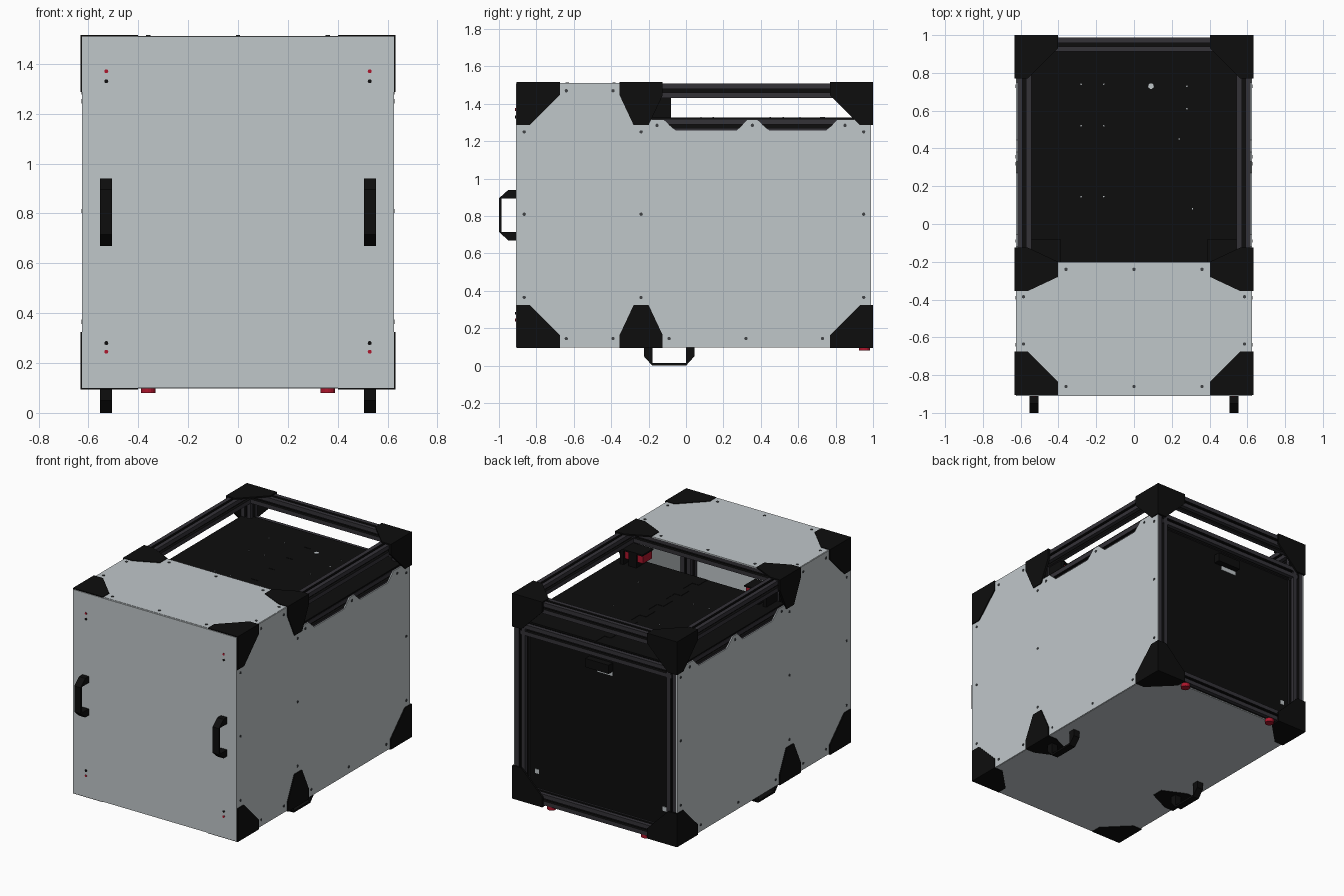
import bpy, bmesh, math

cube = bpy.data.objects.get("Cube")
if cube:
    bpy.data.objects.remove(cube, do_unlink=True)


def material(name, rgb):
    m = bpy.data.materials.new(name)
    m.use_nodes = True
    m.diffuse_color = (*rgb, 1)
    m.node_tree.nodes["Principled BSDF"].inputs["Base Color"].default_value = (*rgb, 1)
    return m


GREY = material("panel grey", (0.53, 0.57, 0.59))
BLACK = material("matt black", (0.004, 0.004, 0.004))
RAIL = material("anodised dark grey", (0.034, 0.032, 0.039))
RED = material("red", (0.42, 0.008, 0.025))
STEEL = material("screw grey", (0.05, 0.055, 0.06))


def prism(name, axis, outlines, lo, hi, *mats):
    """Extrude 2D outlines along an axis, as one object."""
    def place(a, b, t):
        return {"x": (t, a, b), "y": (a, t, b), "z": (a, b, t)}[axis]
    bm = bmesh.new()
    for pts in outlines:
        low = [bm.verts.new(place(a, b, lo)) for a, b in pts]
        high = [bm.verts.new(place(a, b, hi)) for a, b in pts]
        bm.faces.new(low)
        bm.faces.new(high)
        for i in range(len(pts)):
            j = (i + 1) % len(pts)
            bm.faces.new((low[i], low[j], high[j], high[i]))
    bmesh.ops.recalc_face_normals(bm, faces=bm.faces)
    me = bpy.data.meshes.new(name)
    bm.to_mesh(me)
    bm.free()
    for m in mats:
        me.materials.append(m)
    ob = bpy.data.objects.new(name, me)
    bpy.context.collection.objects.link(ob)
    return ob


def rect(a0, a1, b0, b1):
    return [(a0, b0), (a1, b0), (a1, b1), (a0, b1)]


def discs(name, axis, centres, r, lo, hi, mat, sides=10):
    turn = [2 * math.pi * i / sides for i in range(sides)]
    outlines = [[(a + r * math.cos(t), b + r * math.sin(t)) for t in turn] for a, b in centres]
    return prism(name, axis, outlines, lo, hi, mat)


# Slotted frame rails
H, W, D = 0.0375, 0.009, 0.02


def rail(name, axis, a, b, lo, hi):
    pts, side = [], [(H, -H), (H, -W), (H - D, -W), (H - D, W), (H, W)]
    for _ in range(4):
        pts += side
        side = [(-q, p) for p, q in side]
    ob = prism(name, axis, [[(a + p, b + q) for p, q in pts]], lo, hi, RAIL, BLACK)
    k = "xyz".index(axis)
    for f in ob.data.polygons:
        c = [v for i, v in enumerate(f.center) if i != k]
        if abs(f.normal[k]) < 0.5 and max(abs(c[0] - a), abs(c[1] - b)) < H - 0.001:
            f.material_index = 1


X, FRONT, MID, BACK = 0.58, -0.86, -0.24, 0.95
TOP, DECK, BASE = 1.47, 1.28, 0.1425
for s, side in ((1, "left"), (-1, "right")):
    for z, level in ((TOP, "top"), (BASE, "bottom")):
        rail(f"{side}_{level}_rail", "y", s * X, z, FRONT - H, BACK + H)
    rail(f"{side}_deck_rail", "y", s * X, DECK, MID, BACK)
    for y, spot in ((FRONT, "front"), (MID, "middle"), (BACK, "back")):
        rail(f"{side}_{spot}_post", "z", s * X, y, BASE - H, TOP + H)
for y, spot in ((FRONT, "front"), (MID, "middle"), (BACK, "back")):
    for z, level in ((TOP, "top"), (BASE, "bottom")):
        rail(f"{spot}_{level}_crossbar", "x", y, z, -X, X)
rail("back_deck_crossbar", "x", BACK, DECK, -X, X)

# Grey outer panels; the side tops step down and have two scalloped cut-outs
side_outline = [(-0.898, 0.1), (0.988, 0.1), (0.988, 1.315)]
for y0, y1 in ((0.81, 0.38), (0.33, -0.12)):
    side_outline += [(y0, 1.315), (y0 - 0.06, 1.257), (y1 + 0.065, 1.257), (y1, 1.315)]
side_outline += [(-0.2, 1.315), (-0.2, 1.51), (-0.898, 1.51)]
for s, side in ((1, "left"), (-1, "right")):
    prism(f"{side}_panel", "x", [side_outline], s * 0.617, s * 0.625, GREY)
prism("front_door", "y", [rect(-0.626, 0.626, 0.1, 1.51)], -0.91, -0.898, GREY)
prism("top_panel", "z", [rect(-0.62, 0.62, -0.898, -0.2)], 1.505, 1.512, GREY)
prism("bottom_panel", "z", [rect(-0.62, 0.62, -0.898, 0.95)], 0.098, 0.106, GREY)

# Black back panel with a latch and small openings
prism("back_panel", "y", [rect(-0.56, 0.56, 0.13, 1.29)], 0.92, 0.93, BLACK)
prism("back_latch", "y", [rect(-0.09, 0.09, 1.14, 1.2)], 0.93, 0.975, BLACK)
prism("latch_opening", "y", [rect(-0.09, 0.03, 1.11, 1.14)], 0.93, 0.933, GREY)
prism("corner_openings", "y", [rect(s * 0.49 - 0.015, s * 0.49 + 0.015, 0.28, 0.31) for s in (-1, 1)],
      0.93, 0.933, GREY)

# Deck in two leaves that meet in a stepped joint
seam, y = [], -0.2
for i in range(12):
    x = 0.025 if i % 2 else -0.025
    seam += [(x, y), (x, y + 0.096)]
    y += 0.096
prism("left_deck_leaf", "z", [[(0.615, -0.2)] + seam + [(0.615, y)]], 1.315, 1.327, BLACK)
prism("right_deck_leaf", "z", [[(-0.615, -0.2)] + seam + [(-0.615, y)]], 1.315, 1.325, BLACK)
discs("deck_port", "z", [(0.09, 0.73)], 0.015, 1.326, 1.329, GREY)
holes = [(-0.28, 0.74), (-0.16, 0.74), (-0.28, 0.52), (-0.16, 0.52), (-0.28, 0.145), (-0.16, 0.145),
         (0.28, 0.73), (0.28, 0.61), (0.24, 0.45), (0.31, 0.08)]
discs("deck_holes", "z", holes, 0.004, 1.325, 1.329, GREY, 6)

# Black corner brackets: chamfered plates on each outer face
corner = [(0, 0), (0.23, 0), (0.23, 0.07), (0.07, 0.23), (0, 0.23)]
middle = [(-0.115, 0), (0.115, 0), (0.115, 0.07), (0.04, 0.23), (-0.04, 0.23), (-0.115, 0.07)]
for sx, side in ((1, "left"), (-1, "right")):
    for zc, dz, level, z0, z1 in ((1.516, -1, "top", 1.506, 1.516), (0.094, 1, "bottom", 0.094, 0.106)):
        for yc, dy, spot in ((-0.905, 1, "front"), (1.0, -1, "back"), (MID, 1, "middle")):
            shape = middle if spot == "middle" else corner
            name = f"{side}_{level}_{spot}_bracket"
            prism(name + "_side", "x", [[(yc + dy * p, zc + dz * q) for p, q in shape]],
                  sx * 0.616, sx * 0.632, BLACK)
            prism(name + "_flat", "z", [[(sx * (0.632 - q), yc + dy * p) for p, q in shape]], z0, z1, BLACK)
            if spot == "back":
                prism(name + "_rear", "y", [[(sx * (0.632 - p), zc + dz * q) for p, q in shape]],
                      0.987, 1.0, BLACK)

# Handles on the door and under the base
grip = [(-0.135, 0), (-0.135, 0.05), (-0.09, 0.1), (0.09, 0.1), (0.135, 0.05), (0.135, 0),
        (0.09, 0), (0.09, 0.087), (-0.09, 0.087), (-0.09, 0)]
for s, side in ((1, "left"), (-1, "right")):
    x0, x1 = s * 0.53 - 0.024, s * 0.53 + 0.024
    prism(f"{side}_door_handle", "x", [[(-0.9 - d, 0.805 + p) for p, d in grip]], x0, x1, BLACK)
    prism(f"{side}_base_handle", "x", [[(-0.09 + p, 0.1 - d) for p, d in grip]], x0, x1, BLACK)

    # Hinge blocks with red inserts, standing on the deck
    prism(f"{side}_hinge_cover", "z", [rect(s * 0.39, s * 0.56, -0.2, -0.08)], 1.422, 1.432, BLACK)
    prism(f"{side}_hinge_cheek", "x", [rect(-0.2, -0.08, 1.32, 1.43)], s * 0.535, s * 0.56, BLACK)
    prism(f"{side}_hinge_core", "x", [rect(-0.2, -0.085, 1.32, 1.425)], s * 0.44, s * 0.5, BLACK)
    prism(f"{side}_hinge_insert", "x", [rect(-0.19, -0.095, 1.365, 1.42)], s * 0.395, s * 0.54, RED)

# Red feet under the back edge
discs("rear_feet", "z", [(s * 0.36, 0.955) for s in (-1, 1)], 0.03, 0.08, 0.106, RED, 16)

# Screws
discs("door_red_screws", "y", [(s * 0.528, z) for s in (-1, 1) for z in (0.245, 1.37)],
      0.008, -0.913, -0.909, RED)
discs("door_dark_screws", "y", [(s * 0.528, z) for s in (-1, 1) for z in (0.28, 1.33)],
      0.008, -0.913, -0.909, BLACK)
discs("handle_screws", "y", [(s * 0.528, 0.69) for s in (-1, 1)], 0.007, -0.953, -0.948, RED)
side_screws = [(y, z) for y in (-0.865, MID, BACK) for z in (0.365, 0.81, 1.25)]
side_screws += [(y, z) for y in (-0.64, -0.39) for z in (0.145, TOP)]
side_screws += [(y, 0.145) for y in (-0.09, 0.32, 0.73)] + [(y, 1.285) for y in (-0.155, 0.355, 0.85)]
for s, side in ((1, "left"), (-1, "right")):
    discs(f"{side}_panel_screws", "x", side_screws, 0.009, s * 0.624, s * 0.628, STEEL)
top_screws = [(x, y) for x in (-0.36, 0, 0.36) for y in (FRONT, MID)]
top_screws += [(x, y) for x in (-0.585, 0.585) for y in (-0.385, -0.635)]
discs("top_panel_screws", "z", top_screws, 0.009, 1.511, 1.515, STEEL)
